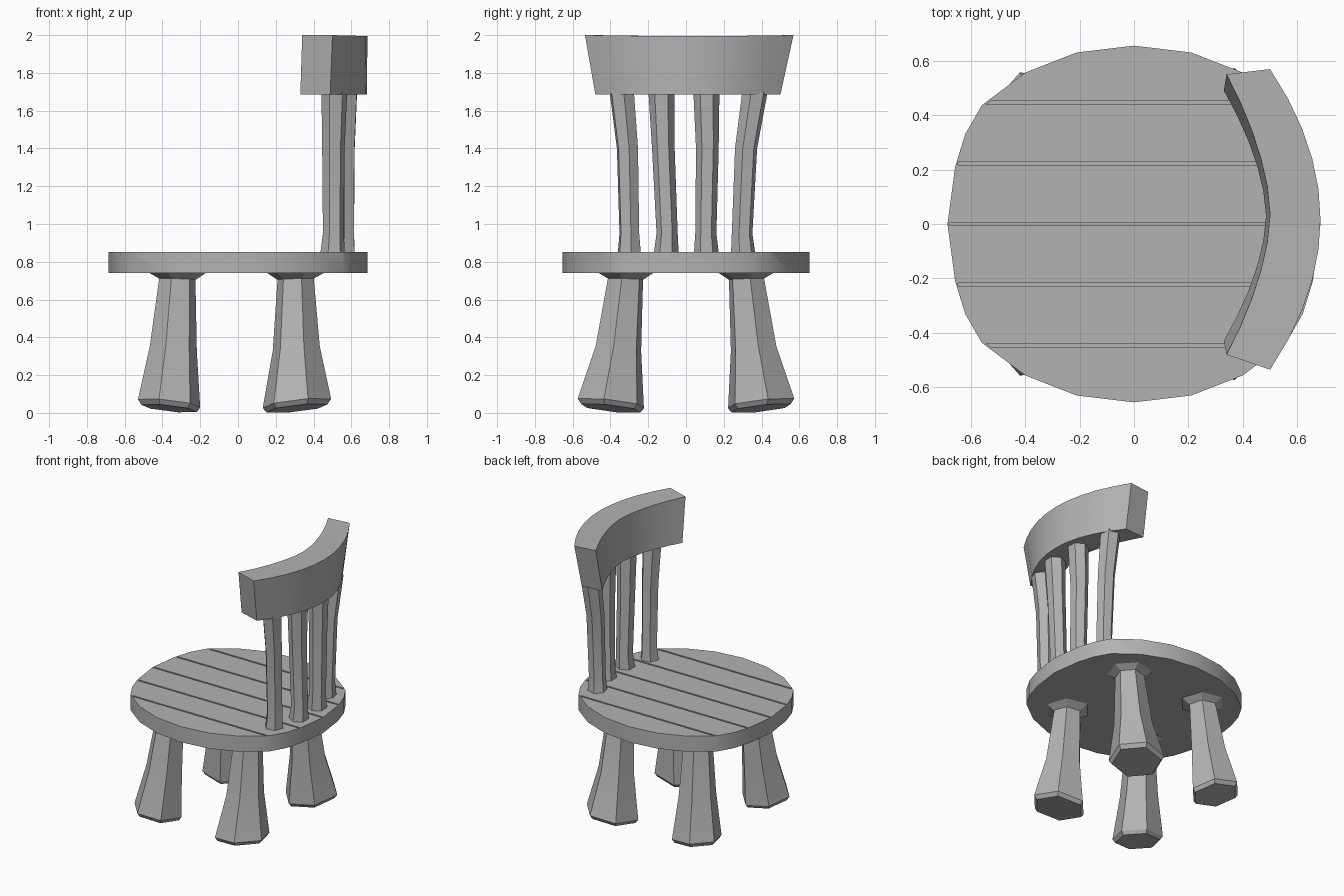
import bpy, bmesh
from math import cos, sin, tau, radians
from mathutils import Vector

if "Cube" in bpy.data.objects:
    bpy.data.objects.remove(bpy.data.objects["Cube"])

grey = bpy.data.materials.new("dark_grey")
grey.diffuse_color = (0.45, 0.45, 0.45, 1)
grey.use_nodes = True
grey.node_tree.nodes["Principled BSDF"].inputs["Base Color"].default_value = grey.diffuse_color


def finish(bm, name, angle=25):
    bmesh.ops.recalc_face_normals(bm, faces=bm.faces)
    mesh = bpy.data.meshes.new(name)
    bm.to_mesh(mesh)
    bm.free()
    mesh.materials.append(grey)
    ob = bpy.data.objects.new(name, mesh)
    bpy.context.collection.objects.link(ob)
    bpy.ops.object.select_all(action='DESELECT')
    ob.select_set(True)
    bpy.context.view_layer.objects.active = ob
    bpy.ops.object.shade_smooth_by_angle(angle=radians(angle))
    return ob


def skin(rings):
    """Skin a list of equal-length point rings and cap both ends."""
    bm = bmesh.new()
    loops = [[bm.verts.new(p) for p in ring] for ring in rings]
    n = len(loops[0])
    for a, b in zip(loops, loops[1:]):
        for i in range(n):
            j = (i + 1) % n
            bm.faces.new((a[i], a[j], b[j], b[i]))
    bm.faces.new(loops[0])
    bm.faces.new(loops[-1])
    bmesh.ops.recalc_face_normals(bm, faces=bm.faces)
    return bm


def hexagon(x, y, z, r, turn=0.0, tilt=(0, 0)):
    pts = []
    for i in range(6):
        a = turn + tau * i / 6
        dx, dy = r * cos(a), r * sin(a)
        pts.append(Vector((x + dx, y + dy, z + tilt[0] * dx + tilt[1] * dy)))
    return pts


# Seat: faceted disc, one quarter outline mirrored round
quarter = [(0.685, 0), (0.657, 0.21), (0.62, 0.33), (0.56, 0.435), (0.40, 0.556), (0.21, 0.63), (0, 0.655)]
half = quarter + [(-x, y) for x, y in reversed(quarter[:-1])]
outline = half + [(x, -y) for x, y in reversed(half[1:-1])]
bm = skin([[(x, y, z) for x, y in outline] for z in (0.74, 0.853)])

# Shallow square grooves between the planks, stopping just inside the rim
top = [f for f in bm.faces if f.calc_center_median().z > 0.84]
bmesh.ops.inset_region(bm, faces=top, thickness=0.006)
grooves = (-0.445, -0.222, 0.0, 0.222, 0.445)
for g in grooves:
    for off in (-0.006, 0.006):
        area = [f for f in bm.faces if f.calc_center_median().z > 0.852 and len(f.verts) > 4]
        geom = area + list({e for f in area for e in f.edges}) + list({v for f in area for v in f.verts})
        bmesh.ops.bisect_plane(bm, geom=geom, plane_co=(0, g + off, 0), plane_no=(0, 1, 0), dist=1e-5)
slots = [f for f in bm.faces if f.calc_center_median().z > 0.852
         and any(all(abs(v.co.y - g) < 0.0065 for v in f.verts) for g in grooves)
         and max(v.co.x for v in f.verts) - min(v.co.x for v in f.verts) > 0.5]
moved = bmesh.ops.extrude_face_region(bm, geom=slots)
bmesh.ops.delete(bm, geom=[f for f in slots if f.is_valid], context='FACES_ONLY')
bmesh.ops.translate(bm, vec=(0, 0, -0.02), verts=[v for v in moved['geom'] if isinstance(v, bmesh.types.BMVert)])
finish(bm, "seat")

# Legs: splayed, flared hexagonal posts with tilted feet
for sx, x_top, x_foot, grow, xn in ((-1, -0.32, -0.365, 1, "left"), (1, 0.305, 0.312, 1.1, "right")):
    for sy, yn in ((-1, "front"), (1, "back")):
        rings = []
        for z, r, t, k in ((0.745, 0.16, 0, 0), (0.708, 0.098, 0.03, 0.03), (0.34, 0.127, 0.5, 0.08),
                           (0.05, 0.168 * grow, 1, 0.11), (0.024, 0.15 * grow, 1, 0.11)):
            x = x_top + (x_foot - x_top) * t
            y = sy * (0.318 + 0.08 * t)
            rings.append(hexagon(x, y, z, r, 0.2 * sx * sy, (k * sx, k * sy)))
        finish(skin(rings), f"{yn}_{xn}_leg")

# Back spindles: x, turn, y at base, lower, upper, top
spindles = ((0.50, 0.15, (-0.30, -0.30, -0.31, -0.34)), (0.56, 0.5, (-0.105, -0.10, -0.12, -0.13)),
            (0.56, 0.55, (0.108, 0.105, 0.113, 0.108)), (0.50, 0.75, (0.303, 0.297, 0.318, 0.365)))
for n, (x, turn, ys) in enumerate(spindles):
    levels = zip((0.83, 0.95, 1.40, 1.70), ys, (0.067, 0.056, 0.060, 0.069), (0, 0.005, 0.005, 0.01))
    finish(skin([hexagon(x + dx, y, z, r, turn) for z, y, r, dx in levels]), f"back_spindle_{n + 1}")

# Curved top rail, leaning outward at its ends
rings = []
for i in range(11):
    t = i / 5 - 1
    q, p = t * t, abs(t) ** 1.7
    rings.append([(0.485 - 0.155 * p, 0.03 + 0.46 * t, 1.686),
                  (0.683 - 0.195 * q, 0.01 + 0.49 * t, 1.686),
                  (0.685 - 0.185 * q, 0.017 + 0.552 * t, 1.995 + 0.005 * q),
                  (0.50 - 0.16 * p, 0.035 + 0.515 * t, 1.995 + 0.005 * q)])
finish(skin(rings), "top_rail")
